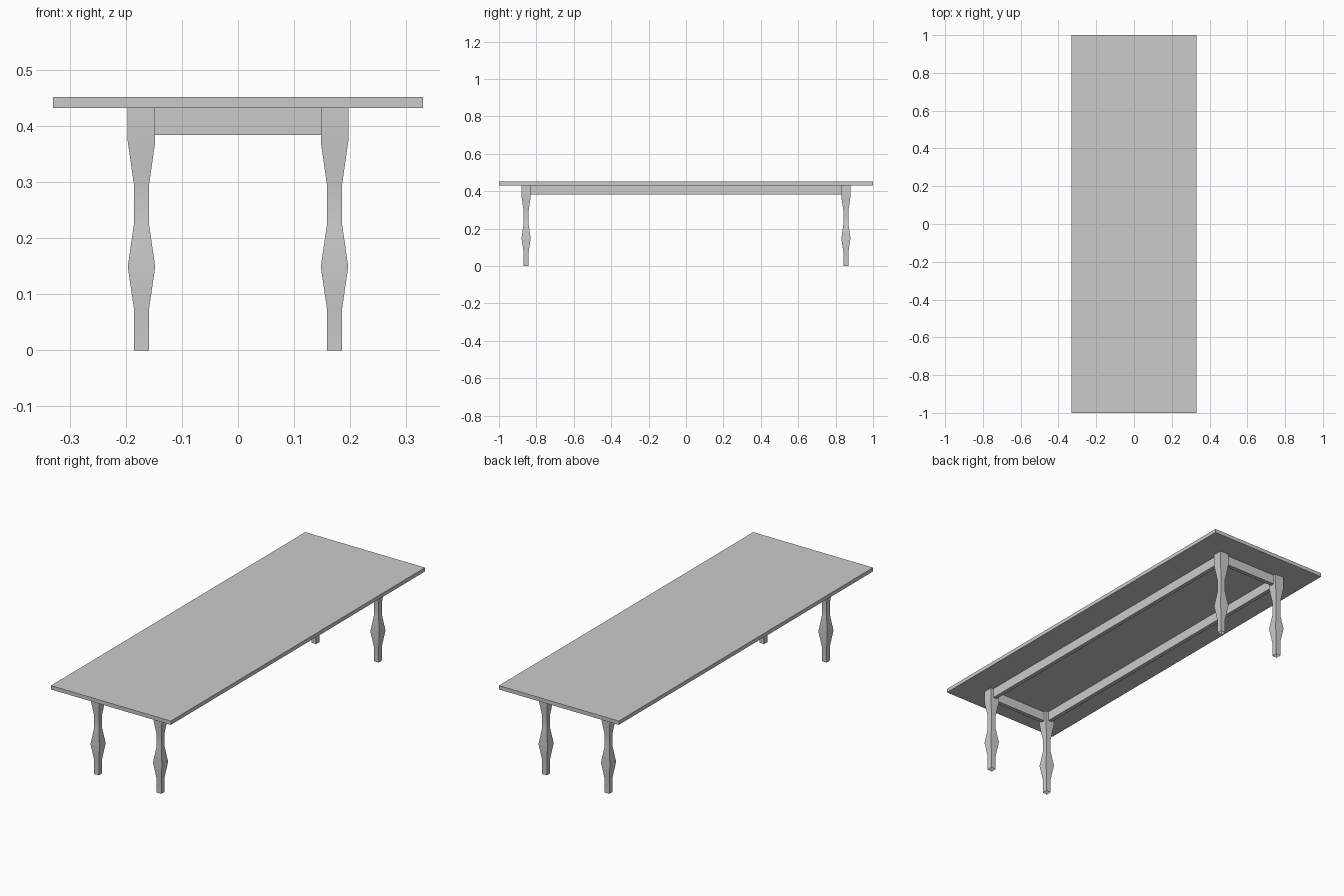
import bpy
import bmesh
from mathutils import Matrix, Vector

cube = bpy.data.objects.get("Cube")
if cube:
    bpy.data.objects.remove(cube, do_unlink=True)

grey = bpy.data.materials.new("plain grey")
grey.use_nodes = True
colour = (0.6, 0.6, 0.6, 1)
grey.diffuse_color = colour
grey.node_tree.nodes["Principled BSDF"].inputs["Base Color"].default_value = colour

TOP_Z, UNDER_Z, APRON_Z = 0.451, 0.432, 0.384
LEG_X, LEG_Y = 0.172, 0.855
WIDE, NARROW = 0.0245, 0.0135
APRON_THICK = 0.02


def add_object(name, bm):
    bmesh.ops.recalc_face_normals(bm, faces=bm.faces)
    mesh = bpy.data.meshes.new(name)
    bm.to_mesh(mesh)
    bm.free()
    mesh.materials.append(grey)
    obj = bpy.data.objects.new(name, mesh)
    bpy.context.collection.objects.link(obj)
    return obj


def box(name, size, x, y, z_low, z_high):
    bm = bmesh.new()
    place = Matrix.Translation((x, y, (z_low + z_high) / 2))
    scale = Matrix.Diagonal((size[0], size[1], z_high - z_low, 1))
    bmesh.ops.create_cube(bm, size=1, matrix=place @ scale)
    return add_object(name, bm)


def leg(name, x, y):
    # Square section swept up a turned outline, open at the foot
    outline = [(NARROW, 0), (NARROW, 0.074), (WIDE, 0.149), (NARROW, 0.224),
               (NARROW, 0.295), (WIDE, 0.372), (WIDE, UNDER_Z)]
    corners = [(-1, -1), (1, -1), (1, 1), (-1, 1)]
    bm = bmesh.new()
    rings = [[bm.verts.new(Vector((x + cx * r, y + cy * r, z))) for cx, cy in corners]
             for r, z in outline]
    for low, high in zip(rings, rings[1:]):
        for i in range(4):
            j = (i + 1) % 4
            bm.faces.new((low[i], low[j], high[j], high[i]))
    bm.faces.new(rings[-1])
    obj = add_object(name, bm)
    bpy.ops.object.select_all(action="DESELECT")
    obj.select_set(True)
    bpy.context.view_layer.objects.active = obj
    bpy.ops.object.shade_smooth_by_angle()


# Table top
box("table_top", (0.66, 2), 0, 0, UNDER_Z, TOP_Z)

# Four legs
for end, sy in (("front", -1), ("back", 1)):
    for side, sx in (("right", -1), ("left", 1)):
        leg(f"{end}_{side}_leg", sx * LEG_X, sy * LEG_Y)

# Apron rails between the legs
for name, s in (("front", -1), ("back", 1)):
    box(name + "_apron", (2 * (LEG_X - WIDE), APRON_THICK), 0, s * LEG_Y, APRON_Z, UNDER_Z)
for name, s in (("right", -1), ("left", 1)):
    box(name + "_apron", (APRON_THICK, 2 * (LEG_Y - WIDE)), s * LEG_X, 0, APRON_Z, UNDER_Z)
